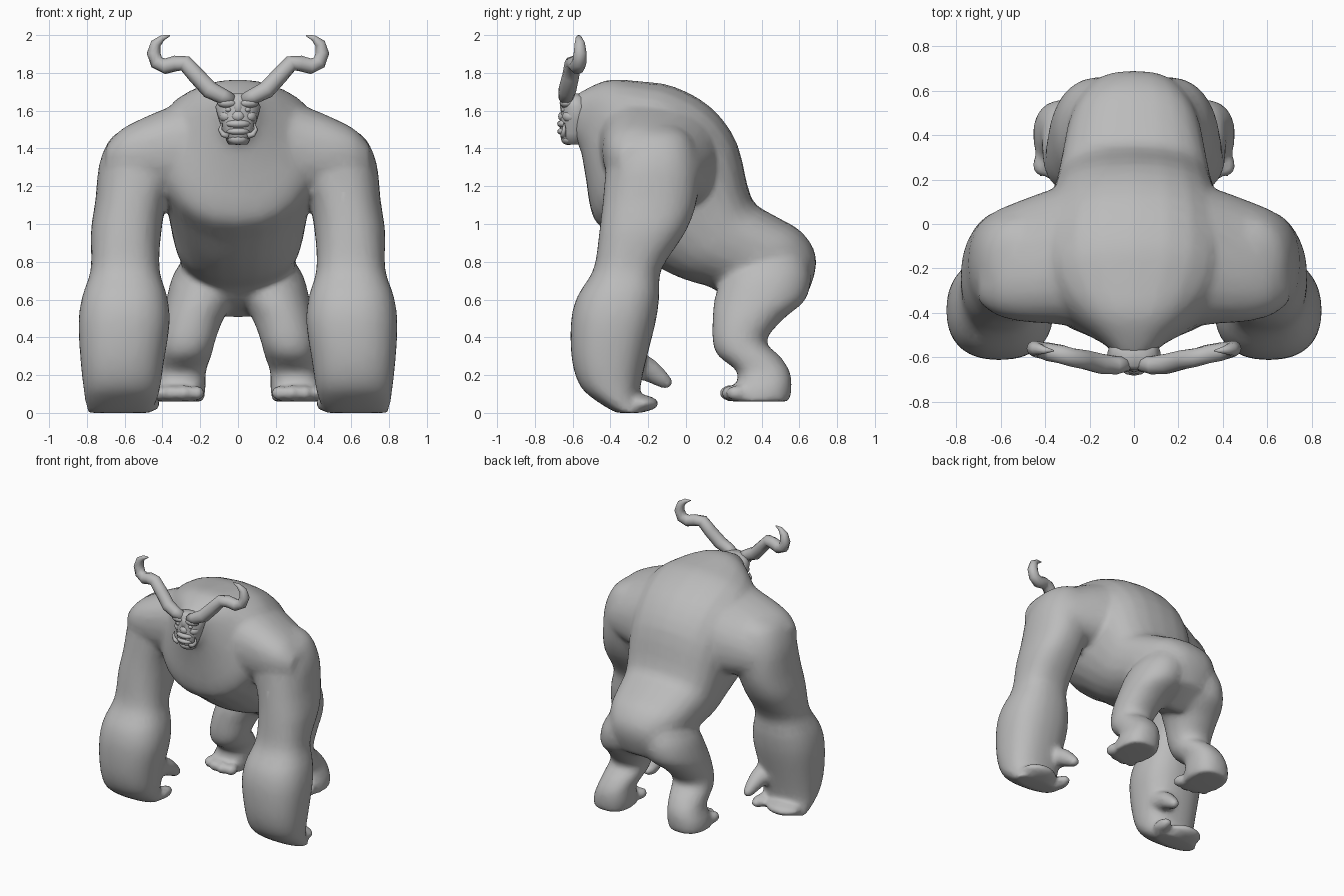
import bpy, bmesh, math
from mathutils import Vector, Matrix

if "Cube" in bpy.data.objects:
    bpy.data.objects.remove(bpy.data.objects["Cube"])

hide = bpy.data.materials.new("grey_hide")
hide.diffuse_color = (0.5, 0.5, 0.5, 1)
hide.use_nodes = True
hide.node_tree.nodes["Principled BSDF"].inputs["Base Color"].default_value = hide.diffuse_color


def finish(bm, name):
    bmesh.ops.recalc_face_normals(bm, faces=bm.faces)
    me = bpy.data.meshes.new(name)
    bm.to_mesh(me)
    bm.free()
    me.materials.append(hide)
    for p in me.polygons:
        p.use_smooth = True
    ob = bpy.data.objects.new(name, me)
    bpy.context.collection.objects.link(ob)
    return ob


def curved(rows, steps=3):
    """Insert Catmull-Rom rows between the given rows of numbers."""
    out = []
    for i in range(len(rows) - 1):
        a, b, c, d = (rows[max(0, min(k, len(rows) - 1))] for k in (i - 1, i, i + 1, i + 2))
        for s in range(steps):
            t = s / steps
            out.append([.5 * (2 * q + (r - p) * t + (2 * p - 5 * q + 4 * r - w) * t * t
                              + (3 * q - p - 3 * r + w) * t ** 3) for p, q, r, w in zip(a, b, c, d)])
    return out + [list(rows[-1])]


def loft(bm, rings):
    """Skin a list of closed point rings and cap both ends."""
    vs = [[bm.verts.new(p) for p in r] for r in rings]
    n = len(vs[0])
    for a, b in zip(vs, vs[1:]):
        for i in range(n):
            j = (i + 1) % n
            bm.faces.new((a[i], a[j], b[j], b[i]))
    bm.faces.new(vs[0])
    bm.faces.new(vs[-1])


def ring(c, u, v, n=24, e=0.85, taper=0):
    """Rounded-square ring around c with half axes u and v, wider towards +v."""
    pts = []
    for i in range(n):
        a = 2 * math.pi * i / n
        s, t = math.cos(a), math.sin(a)
        pts.append(c + u * math.copysign(abs(s) ** e, s) * (1 + taper * t)
                   + v * math.copysign(abs(t) ** e, t))
    return pts


def limb(bm, rows, side, e=0.85):
    """Rows of z, inner x, outer x, front y, back y."""
    loft(bm, [ring(Vector((side * (a + b) / 2, (f + k) / 2, z)),
                   Vector(((b - a) / 2, 0, 0)), Vector((0, (k - f) / 2, 0)), e=e if z > .25 else .85)
              for z, a, b, f, k in curved(rows)])


def spine(bm, rows):
    """Rows of back y, z, belly y, z, half width."""
    rings = []
    for y1, z1, y2, z2, w in curved(rows):
        t, b = Vector((0, y1, z1)), Vector((0, y2, z2))
        rings.append(ring((t + b) / 2, Vector((w, 0, 0)), (t - b) / 2, taper=.1))
    loft(bm, rings)


def tube(bm, rows, side, n=10):
    """Rows of x, y, z, radius along a path."""
    ps = [Vector((side * x, y, z)) for x, y, z, r in rows]
    rings = []
    for i, p in enumerate(ps):
        d = (ps[min(i + 1, len(ps) - 1)] - ps[max(i - 1, 0)]).normalized()
        u = d.cross(Vector((0, 1, 0.15))).normalized()
        rings.append(ring(p, u * rows[i][3], d.cross(u) * rows[i][3], n, 1))
    loft(bm, rings)


def ball(bm, c, s, seg=12):
    bmesh.ops.create_uvsphere(bm, u_segments=seg, v_segments=8, radius=1,
                              matrix=Matrix.Translation(c) @ Matrix.Diagonal((*s, 1)))


# body: torso, shoulders, arms and legs fused into one skin
body = bmesh.new()
spine(body, [(-.60, 1.675, -.59, 1.44, .08), (-.51, 1.725, -.56, 1.40, .14),
             (-.40, 1.765, -.53, 1.24, .25), (-.24, 1.755, -.51, 1.10, .38),
             (-.07, 1.73, -.47, 1.00, .43), (.13, 1.62, -.34, .91, .42),
             (.27, 1.43, -.18, .79, .38), (.345, 1.14, -.02, .71, .345),
             (.45, 1.055, .14, .66, .32), (.60, .97, .24, .58, .29),
             (.68, .86, .34, .54, .235), (.685, .75, .39, .52, .20), (.64, .62, .43, .50, .14)])
arm = [(1.52, .36, .56, -.28, -.05), (1.46, .28, .67, -.37, .03), (1.32, .28, .735, -.42, .07),
       (1.13, .37, .755, -.44, .06), (.96, .405, .78, -.46, 0), (.76, .415, .78, -.49, -.13),
       (.62, .375, .825, -.575, -.14), (.48, .36, .845, -.61, -.16), (.28, .39, .835, -.605, -.21),
       (.14, .41, .82, -.56, -.24), (.06, .43, .81, -.47, -.25), (.0, .46, .80, -.37, -.23)]
leg = [(.88, .03, .24, .34, .60), (.74, -.03, .34, .20, .66), (.60, .01, .38, .15, .635),
       (.50, .075, .395, .14, .52), (.38, .12, .405, .14, .425), (.30, .14, .415, .17, .50),
       (.22, .17, .42, .27, .55), (.14, .17, .45, .26, .56), (.06, .18, .455, .24, .55)]
for s in (-1, 1):
    limb(body, arm, s)
    limb(body, leg, s, .95)
    # shoulder mass spreading from the back into the arm
    rows = [(.05, -.13, 1.37, .36, .35), (.22, -.14, 1.36, .33, .32), (.36, -.145, 1.35, .305, .265),
            (.50, -.165, 1.33, .275, .225), (.62, -.175, 1.31, .235, .18), (.70, -.175, 1.29, .175, .11)]
    loft(body, [ring(Vector((s * x, y, z)), Vector((0, hy, -.05)), Vector((0, 0, hz)), e=.88)
                for x, y, z, hy, hz in curved(rows)])
    # thumb and curled fingers
    tube(body, [(.48, -.30, .27, .08), (.465, -.19, .225, .065), (.455, -.13, .18, .05),
                (.45, -.08, .14, .03)], s)
    ball(body, (s * .46, -.24, .05), (.05, .09, .045))
    ball(body, (s * .655, -.24, .05), (.14, .10, .045), 16)
    # toes
    for x, y in ((.215, .235), (.285, .225), (.355, .235), (.42, .265)):
        ball(body, (s * x, y, .105), (.04, .055, .045))
body_ob = finish(body, "body")
m = body_ob.modifiers.new("fuse", 'REMESH')
m.mode, m.voxel_size, m.use_smooth_shade = 'VOXEL', .015, True
m = body_ob.modifiers.new("soften", 'SMOOTH')
m.factor, m.iterations = .5, 18
m = body_ob.modifiers.new("reduce", 'DECIMATE')
m.ratio = .2

# skull tapering down to the jaw
head = bmesh.new()
loft(head, [ring(Vector((0, y, z)), Vector((w, 0, 0)), Vector((0, d, 0)), 14, .95)
            for z, y, w, d in [(1.69, -.60, .04, .04), (1.67, -.59, .095, .065), (1.62, -.58, .12, .08),
                               (1.55, -.58, .10, .085), (1.48, -.595, .078, .075), (1.42, -.595, .05, .045)]])
finish(head, "head")

# face: brow, nose, cheeks, lips
face = bmesh.new()
ball(face, (0, -.632, 1.57), (.042, .045, .035))
ball(face, (0, -.637, 1.53), (.068, .045, .026))
ball(face, (0, -.640, 1.49), (.062, .042, .022))
ball(face, (0, -.622, 1.45), (.055, .04, .032))
ball(face, (0, -.632, 1.62), (.03, .035, .05))
for s in (-1, 1):
    ball(face, (s * .055, -.632, 1.64), (.055, .037, .027))
    ball(face, (s * .06, -.61, 1.57), (.04, .045, .035))
    ball(face, (s * .05, -.643, 1.605), (.018, .018, .014))
finish(face, "face")

for s, n in ((-1, "right"), (1, "left")):
    # tusk
    bm = bmesh.new()
    tube(bm, [(.05, -.65, 1.465, .016), (.08, -.65, 1.475, .015), (.095, -.645, 1.50, .011),
              (.085, -.645, 1.535, .003)], s, 8)
    finish(bm, n + "_tusk")
    # horn
    bm = bmesh.new()
    tube(bm, [(.03, -.625, 1.655, .035), (.08, -.635, 1.675, .042), (.15, -.628, 1.71, .047),
              (.22, -.61, 1.785, .045), (.28, -.60, 1.85, .043), (.33, -.585, 1.85, .042),
              (.385, -.575, 1.835, .042), (.43, -.565, 1.855, .038), (.447, -.56, 1.905, .036),
              (.435, -.562, 1.955, .028), (.40, -.568, 1.985, .016), (.36, -.57, 1.998, .003)], s)
    finish(bm, n + "_horn")
